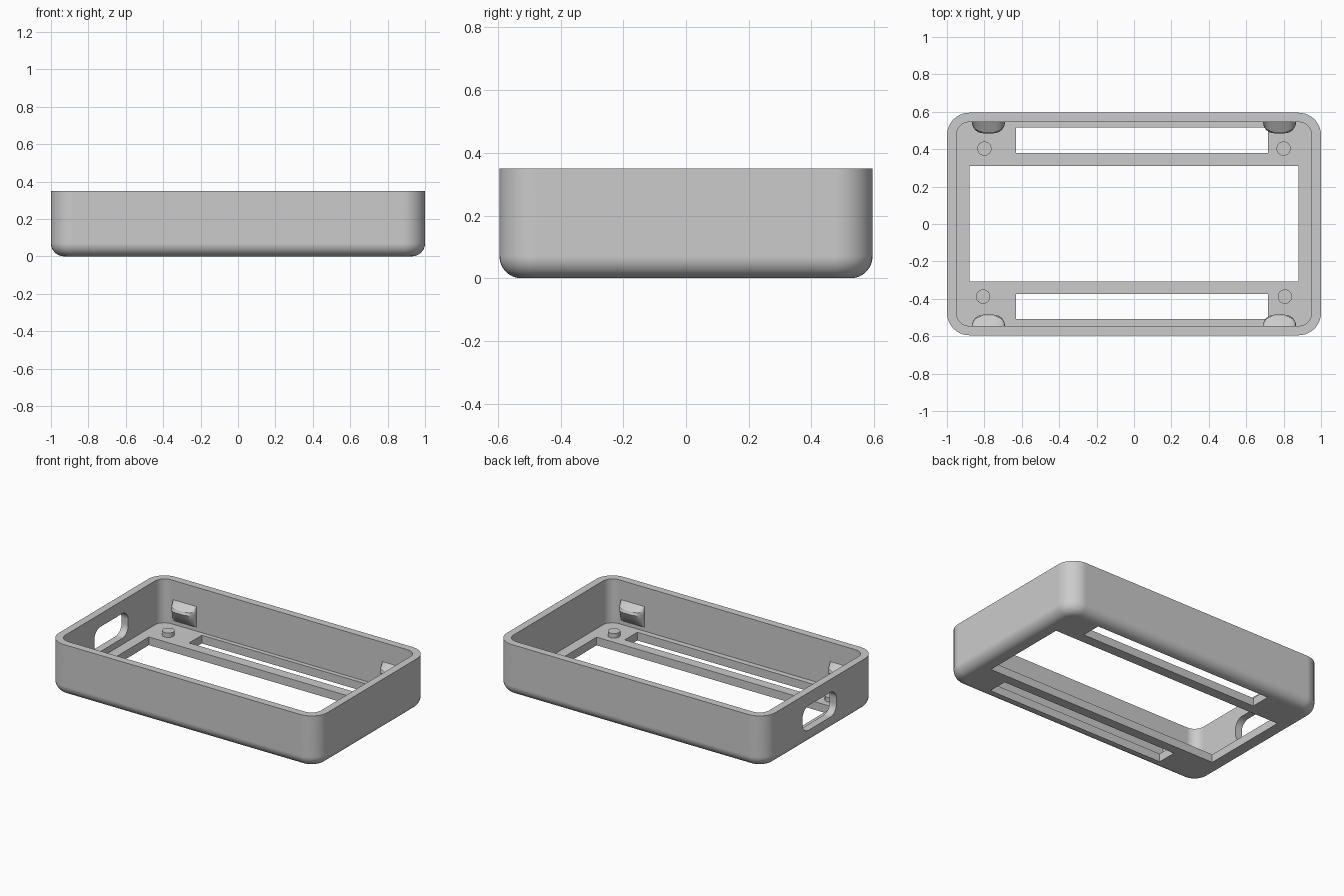
import bpy, bmesh
from math import sin, cos, pi, radians

cube = bpy.data.objects.get("Cube")
if cube:
    bpy.data.objects.remove(cube, do_unlink=True)

grey = bpy.data.materials.new("plain grey")
grey.use_nodes = True
COLOUR = (0.6, 0.6, 0.6, 1)
grey.diffuse_color = COLOUR
grey.node_tree.nodes["Principled BSDF"].inputs["Base Color"].default_value = COLOUR

HX, HY, HEIGHT = 1.0, 0.595, 0.35
WALL, FLOOR, CORNER, FILLET = 0.05, 0.055, 0.12, 0.07


def rounded_rect(hx, hy, r, steps=10):
    """Outline of a rounded rectangle centred on the origin."""
    points = []
    for i, (sx, sy) in enumerate(((1, 1), (-1, 1), (-1, -1), (1, -1))):
        for k in range(steps + 1):
            a = (i + k / steps) * pi / 2
            points.append((sx * (hx - r) + r * cos(a), sy * (hy - r) + r * sin(a)))
    return points


def loft(bm, rings):
    """Skin a list of closed rings and cap both ends."""
    rows = [[bm.verts.new(p) for p in ring] for ring in rings]
    n = len(rows[0])
    for a, b in zip(rows, rows[1:]):
        for i in range(n):
            j = (i + 1) % n
            bm.faces.new((a[i], a[j], b[j], b[i]))
    bm.faces.new(rows[0][::-1])
    bm.faces.new(rows[-1])


def make_object(name, bm):
    bmesh.ops.recalc_face_normals(bm, faces=bm.faces[:])
    mesh = bpy.data.meshes.new(name)
    bm.to_mesh(mesh)
    bm.free()
    obj = bpy.data.objects.new(name, mesh)
    bpy.context.collection.objects.link(obj)
    mesh.materials.append(grey)
    return obj


def smooth(obj):
    bpy.ops.object.select_all(action="DESELECT")
    obj.select_set(True)
    bpy.context.view_layer.objects.active = obj
    bpy.ops.object.shade_smooth_by_angle(angle=radians(30))


# Tray shell: filleted base, outer wall, rim, inner wall and floor
def tray_ring(inset, z):
    return [(x, y, z) for x, y in rounded_rect(HX - inset, HY - inset, CORNER - inset)]


rings = []
for k in range(9):
    a = k / 8 * pi / 2
    rings.append(tray_ring(FILLET * (1 - sin(a)), FILLET * (1 - cos(a))))
rings += [tray_ring(0, HEIGHT), tray_ring(WALL, HEIGHT), tray_ring(WALL, FLOOR)]
bm = bmesh.new()
loft(bm, rings)
tray = make_object("tray", bm)

# Openings: central window, two long slots and the port in the right wall
bm = bmesh.new()
for x0, x1, y0, y1 in ((-0.88, 0.88, -0.307, 0.31),
                       (-0.63, 0.717, 0.38, 0.515),
                       (-0.63, 0.717, -0.507, -0.373)):
    loft(bm, [[(x0, y0, z), (x1, y0, z), (x1, y1, z), (x0, y1, z)] for z in (-0.1, 0.08)])
port = rounded_rect(0.18, 0.083, 0.065)
loft(bm, [[(x, y + 0.01, z + 0.18) for y, z in port] for x in (-1.1, -0.9)])
cutter = make_object("opening_cutter", bm)
cutter.hide_render = True

cut = tray.modifiers.new("openings", "BOOLEAN")
cut.operation, cut.solver, cut.object = "DIFFERENCE", "EXACT", cutter
depsgraph = bpy.context.evaluated_depsgraph_get()
tray.data = bpy.data.meshes.new_from_object(tray.evaluated_get(depsgraph))
tray.modifiers.clear()
bpy.data.objects.remove(cutter, do_unlink=True)
smooth(tray)
weighted = tray.modifiers.new("even_normals", "WEIGHTED_NORMAL")
weighted.keep_sharp = True

# Locating pegs standing on the floor
for name, x, y in (("back", 0.8, 0.403), ("front", 0.807, -0.388)):
    for side, label in ((1, "left"), (-1, "right")):
        bm = bmesh.new()
        circle = rounded_rect(0.038, 0.038, 0.038, 8)
        loft(bm, [[(side * x + px, y + py, z) for px, py in circle]
                  for z in (FLOOR - 0.01, FLOOR + 0.03)])
        bmesh.ops.remove_doubles(bm, verts=bm.verts[:], dist=1e-5)
        smooth(make_object(f"{name}_{label}_peg", bm))

# Snap clips: a ridge profile swept along the wall with rounded ends
PROFILE = ((0, 0.08), (0.02, 0.1), (0.045, 0.14), (0.06, 0.17), (0.052, 0.188), (0, 0.22))
DEPTH, HALF = 0.06, 0.088
for y_sign, name in ((1, "back"), (-1, "front")):
    for side, label in ((1, "left"), (-1, "right")):
        stations = []
        for k in range(9):
            a = k / 8 * pi / 2
            stations.append((-HALF + DEPTH * (1 - cos(a)), max(sin(a), 0.02)))
        stations += [(-x, f) for x, f in reversed(stations)]
        clip_rings = []
        for x, f in stations:
            ring = [(side * 0.778 + x, y_sign * (HY - WALL - d * f), z) for d, z in PROFILE]
            # Root the ridge slightly inside the wall
            ring += [(side * 0.778 + x, y_sign * (HY - WALL + 0.01), z) for z in (0.22, 0.08)]
            clip_rings.append(ring)
        bm = bmesh.new()
        loft(bm, clip_rings)
        smooth(make_object(f"{name}_{label}_clip", bm))
